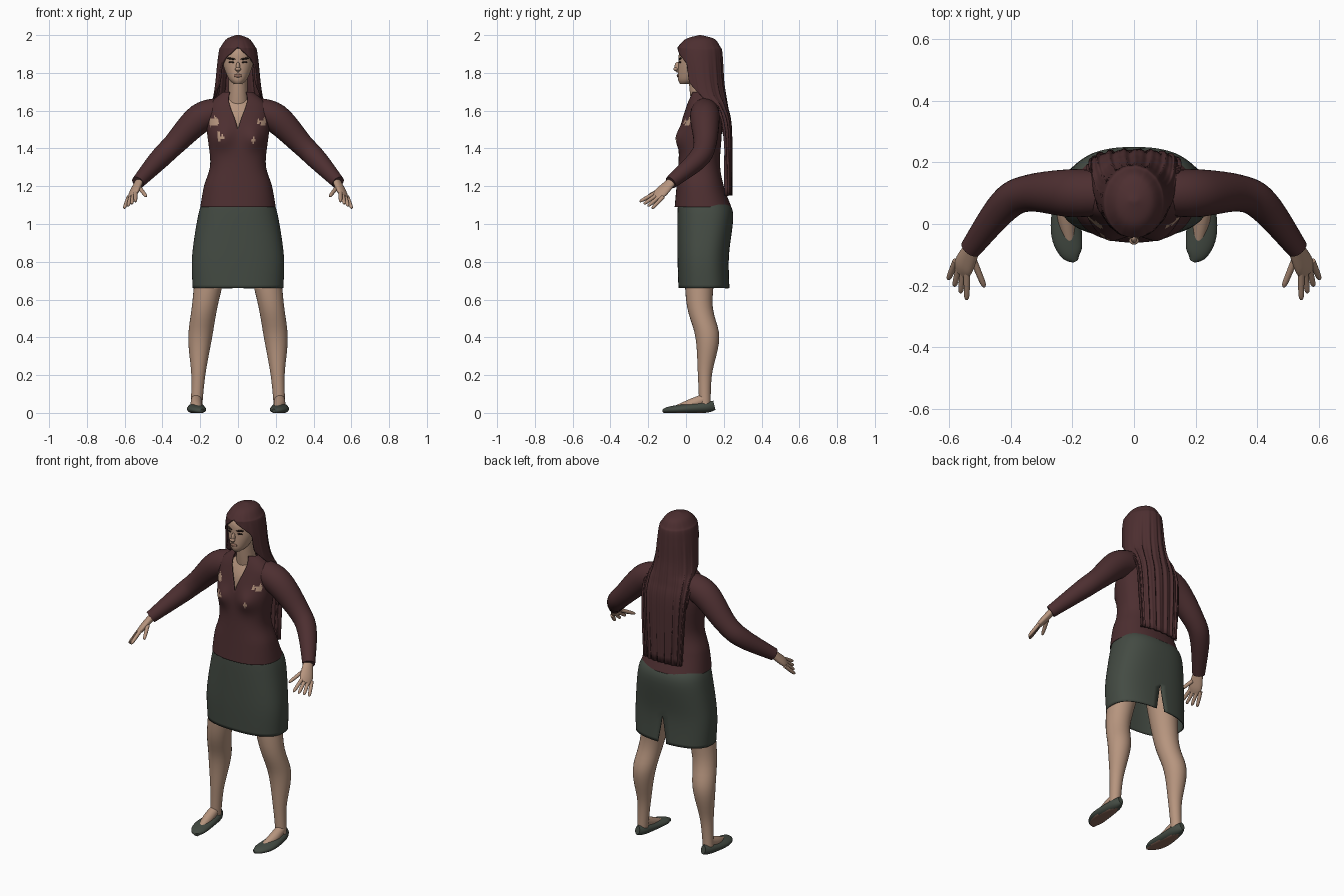
import bpy, bmesh, math
from mathutils import Vector, noise

cube = bpy.data.objects.get("Cube")
if cube:
    bpy.data.objects.remove(cube, do_unlink=True)


def material(name, red, green, blue):
    made = bpy.data.materials.new(name)
    made.use_nodes = True
    made.diffuse_color = (red, green, blue, 1)
    made.node_tree.nodes["Principled BSDF"].inputs["Base Color"].default_value = made.diffuse_color
    return made


skin = material("skin", .47, .3, .21)
maroon = material("maroon", .074, .028, .03)
grey_green = material("grey green", .057, .07, .056)
dark = material("dark brow", .025, .014, .011)
lip_brown = material("lip brown", .26, .14, .1)

VERTICAL = Vector((0, 0, 1))
SIDEWAYS = Vector((1, 0, 0))
QUARTER = math.pi / 2
SIDES = {"left": 1, "right": -1}


def ring(x, y, z, width, depth=None, gap=0):
    """Elliptical cross-section, round when no depth is given."""
    return (x, y, z, width, width if depth is None else depth, gap)


def level(z, half_width, front, back, gap=0):
    """Level cross-section on the centre line, from its front and back."""
    return ring(0, (front + back) / 2, z, half_width, (back - front) / 2, gap)


def smooth_path(rings, steps):
    """Catmull-Rom interpolation of cross-sections."""
    result = []
    padded = [rings[0], *rings, rings[-1]]
    for group in zip(padded, padded[1:], padded[2:], padded[3:]):
        for step in range(steps):
            t = step / steps
            result.append([b + t / 2 * (c - a + t * (2 * a - 5 * b + 4 * c - d
                                                     + t * (3 * (b - c) + d - a)))
                           for a, b, c, d in zip(*group)])
    return result + [rings[-1]]


def signed_power(value, exponent):
    return math.copysign(abs(value) ** exponent, value)


def finish(obj):
    bpy.ops.object.select_all(action='DESELECT')
    obj.select_set(True)
    bpy.context.view_layer.objects.active = obj
    bpy.ops.object.shade_smooth_by_angle(angle=math.radians(50))


def loft(name, rings, materials, count=28, steps=6, across=None, boxy=1, start=0, side=1,
         close_bottom=True, close_top=True, thickness=0, shape=None, paint=None):
    """Skin the rings; they lie level, or follow their path if across is given."""
    path = smooth_path([ring(*r) for r in rings], steps)
    bm = bmesh.new()
    rows = []
    for i, (x, y, z, width, depth, gap) in enumerate(path):
        u, v = SIDEWAYS, Vector((0, 1, 0))
        if across:
            after, before = path[min(i + 1, len(path) - 1)], path[max(i - 1, 0)]
            along = (Vector(after[:3]) - Vector(before[:3])).normalized()
            u = (across - along * across.dot(along)).normalized()
            v = along.cross(u)
        gap = max(gap, 0)
        row = []
        for j in range(count + 1):
            angle = start + gap + 2 * (math.pi - gap) * j / count
            point = Vector((x, y, z)) + u * width * signed_power(math.sin(angle), boxy)
            point -= v * depth * signed_power(math.cos(angle), boxy)
            if shape:
                shape(point, angle)
            row.append(bm.verts.new((point.x * side, point.y, point.z)))
        rows.append(row)
    for low, high in zip(rows, rows[1:]):
        for j in range(count):
            bm.faces.new((low[j], low[j + 1], high[j + 1], high[j]))
    if close_bottom:
        bm.faces.new(rows[0][-2::-1])
    if close_top:
        bm.faces.new(rows[-1][:-1])
    if side < 0:
        bmesh.ops.reverse_faces(bm, faces=bm.faces[:])
    bmesh.ops.remove_doubles(bm, verts=bm.verts[:], dist=1e-5)
    if paint:
        for face in bm.faces:
            face.material_index = paint(face.calc_center_median())
    mesh = bpy.data.meshes.new(name)
    bm.to_mesh(mesh)
    bm.free()
    obj = bpy.data.objects.new(name, mesh)
    bpy.context.collection.objects.link(obj)
    for entry in materials:
        mesh.materials.append(entry)
    if thickness:
        solidify = obj.modifiers.new("thickness", 'SOLIDIFY')
        solidify.thickness, solidify.offset = thickness, -1
    finish(obj)


def blob(name, location, scale, surface, turn=0, tilt=0):
    bpy.ops.mesh.primitive_uv_sphere_add(segments=20, ring_count=12, location=location,
                                         rotation=(0, tilt, turn))
    obj = bpy.context.object
    obj.name, obj.scale = name, scale
    obj.data.materials.append(surface)
    finish(obj)


# Shirt, open in a V at the neck, with bare spots on the front
def bust(point, angle):
    if point.y < .07:
        sideways, upward = (abs(point.x) - .085) / .055, (point.z - 1.455) / .06
        point.y -= .03 * math.exp(-sideways ** 2 - upward ** 2)


bare_spots = [(-.13, 1.54, .024), (-.09, 1.46, .02), (.13, 1.54, .02), (.08, 1.44, .01)]


def shirt_paint(centre):
    wobble = .02 * noise.noise(centre * 55)
    return int(centre.y < .05 and any(math.hypot(centre.x - x, centre.z - z) < radius + wobble
                                      for x, z, radius in bare_spots))


loft("shirt", [level(1.09, .2, -.06, .24), level(1.2, .18, -.05, .2), level(1.32, .147, -.04, .18),
               level(1.5, .165, -.03, .19), level(1.62, .16, 0, .18, .2),
               level(1.7, .08, .03, .14, .5)],
     [maroon, skin], count=112, steps=14, boxy=.85, close_bottom=False, close_top=False,
     thickness=.006, shape=bust, paint=shirt_paint)
loft("chest", [level(1.45, .12, -.01, .15), level(1.57, .13, 0, .16), level(1.66, .07, .04, .14)],
     [skin])

# Skirt with a slit at the back
loft("skirt", [level(.66, .24, -.04, .23, .07), level(.83, .243, -.045, .227),
               level(1.05, .21, -.045, .25), level(1.13, .18, -.04, .21)],
     [grey_green], count=64, boxy=.8, start=math.pi, close_bottom=False, thickness=.006)

# Neck, head and face
loft("neck", [level(1.62, .06, .03, .15), level(1.7, .05, .02, .13), level(1.82, .05, .01, .13)],
     [skin])
loft("head", [level(1.74, .02, -.03, .02), level(1.77, .05, -.043, .08), level(1.85, .08, -.04, .14),
              level(1.92, .075, -.03, .16), level(1.98, .02, .04, .1)], [skin], count=40)
blob("nose", (0, -.045, 1.83), (.011, .016, .028), skin)
blob("nose_tip", (0, -.054, 1.82), (.016, .013, .01), skin)
blob("mouth", (0, -.042, 1.785), (.022, .007, .009), lip_brown)
for label, side in SIDES.items():
    blob(label + "_brow", (.036 * side, -.032, 1.875), (.023, .006, .005), dark, .3 * side, -.12 * side)
    blob(label + "_eye", (.035 * side, -.032, 1.856), (.015, .005, .005), dark, .3 * side)


# Long hair, wrapping the head and falling down the back
def strands(point, angle):
    amount = .004 * min(1, max(0, 6 - 3 * point.z))
    point.y += amount * (math.sin(angle * 17) + .6 * math.sin(angle * 31 + point.z * 3))


loft("hair", [level(1.15, .12, .19, .24, QUARTER), level(1.5, .14, .17, .24, QUARTER),
              level(1.62, .14, .1, .22, 1.5), level(1.68, .13, 0, .21, 1.3),
              level(1.75, .12, -.03, .2, 1), level(1.85, .11, -.045, .195, .9),
              level(1.92, .1, -.045, .19, .2), level(1.94, .09, -.04, .18),
              level(1.98, .06, 0, .15), level(2, .01, .07, .08)],
     [maroon], count=96, close_bottom=False, thickness=.012, shape=strands)


# Limbs
def on_floor(point, angle):
    point.z = max(point.z, 0)


def shoe_paint(centre):
    return int(centre.z < .003)


def finger(name, base, tip, side):
    sizes = {0: .011, .6: .01, .9: .008, 1: .003}
    loft(name, [(*base.lerp(tip, t), radius) for t, radius in sizes.items()],
         [skin], count=12, steps=3, across=spread, side=side)


spread = Vector((.02, .022, -.012))
knuckles = Vector((.56, -.14, 1.155))
fingertips = Vector((.573, -.213, 1.1))

for label, side in SIDES.items():
    loft(label + "_sleeve", [(.08, .1, 1.6, .07), (.2, .1, 1.56, .078), (.34, .1, 1.42, .06),
                             (.42, .06, 1.34, .054), (.53, -.08, 1.22, .035)],
         [maroon], across=VERTICAL, side=side)
    loft(label + "_palm", [(.52, -.07, 1.23, .026, .02), (.55, -.13, 1.17, .038, .018),
                           (.56, -.16, 1.145, .03, .01)], [skin], across=spread, side=side)
    for i, name in enumerate(("index", "middle", "ring", "little")):
        offset = spread * (i - 1.5)
        finger(f"{label}_{name}_finger", knuckles + offset * .6, fingertips + offset, side)
    finger(label + "_thumb", Vector((.52, -.12, 1.19)), Vector((.485, -.205, 1.145)), side)
    loft(label + "_leg", [(.22, .1, .03, .03), (.21, .1, .2, .037), (.2, .113, .4, .063),
                          (.17, .07, .6, .07), (.11, .09, .95, .1)], [skin], side=side)
    loft(label + "_foot", [(.22, .11, .08, .026), (.22, .03, .045, .03), (.21, -.05, .02, .02)],
         [skin], across=SIDEWAYS, side=side)
    loft(label + "_shoe", [(.22, .15, .04, .015, .025), (.22, .1, .03, .037, .03),
                           (.22, -.02, .02, .05, .025), (.205, -.09, .015, .038, .018),
                           (.19, -.12, .01, .01, .01)],
         [grey_green, lip_brown], across=SIDEWAYS, side=side, shape=on_floor, paint=shoe_paint)
